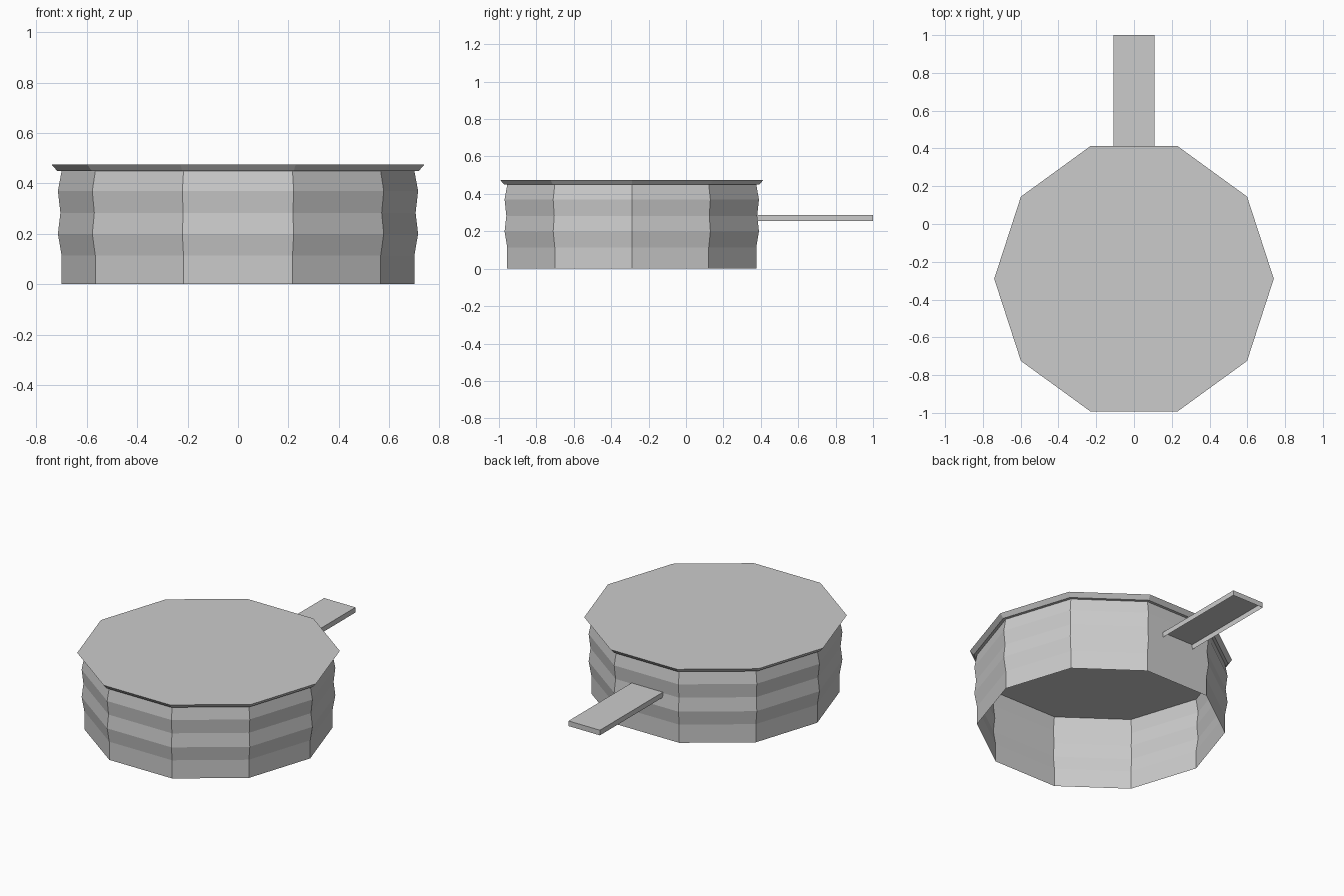
import bpy, bmesh, math

cube = bpy.data.objects.get("Cube")
if cube:
    bpy.data.objects.remove(cube, do_unlink=True)

SIDES = 10
CENTRE_Y = -0.29

grey = bpy.data.materials.new("plain grey")
grey.use_nodes = True
colour = (0.6, 0.6, 0.6, 1)
grey.diffuse_color = colour
grey.node_tree.nodes["Principled BSDF"].inputs["Base Color"].default_value = colour


def finish(name, bm):
    mesh = bpy.data.meshes.new(name)
    bm.to_mesh(mesh)
    bm.free()
    mesh.materials.append(grey)
    obj = bpy.data.objects.new(name, mesh)
    bpy.context.collection.objects.link(obj)
    return obj


def lathe(name, profile, capped):
    """Stack ten-sided rings of (radius, height), optionally closing both ends."""
    bm = bmesh.new()
    rings = []
    for radius, z in profile:
        angles = [math.tau * i / SIDES for i in range(SIDES)]
        rings.append([bm.verts.new((radius * math.cos(a),
                                    CENTRE_Y + radius * math.sin(a), z)) for a in angles])
    for low, high in zip(rings, rings[1:]):
        for i in range(SIDES):
            j = (i + 1) % SIDES
            bm.faces.new((low[i], low[j], high[j], high[i]))
    if capped:
        bm.faces.new(rings[0][::-1])
        bm.faces.new(rings[-1])
    return finish(name, bm)


# Ribbed wall, open underneath
lathe("ribbed_wall", [(0.70, 0), (0.70, 0.113), (0.715, 0.2), (0.705, 0.283),
                      (0.715, 0.37), (0.70, 0.45)], False)

# Flared lid
lathe("lid", [(0.718, 0.45), (0.74, 0.475)], True)

# Flat handle: a shallow tray, open underneath and where it meets the wall
bm = bmesh.new()
bmesh.ops.create_cube(bm, size=1)
bm.normal_update()
open_faces = [f for f in bm.faces if f.normal.z < -0.5 or f.normal.y < -0.5]
bmesh.ops.delete(bm, geom=open_faces, context="FACES")
bmesh.ops.scale(bm, vec=(0.216, 0.622, 0.032), verts=bm.verts)
bmesh.ops.translate(bm, vec=(0, 0.689, 0.272), verts=bm.verts)
finish("handle", bm)
